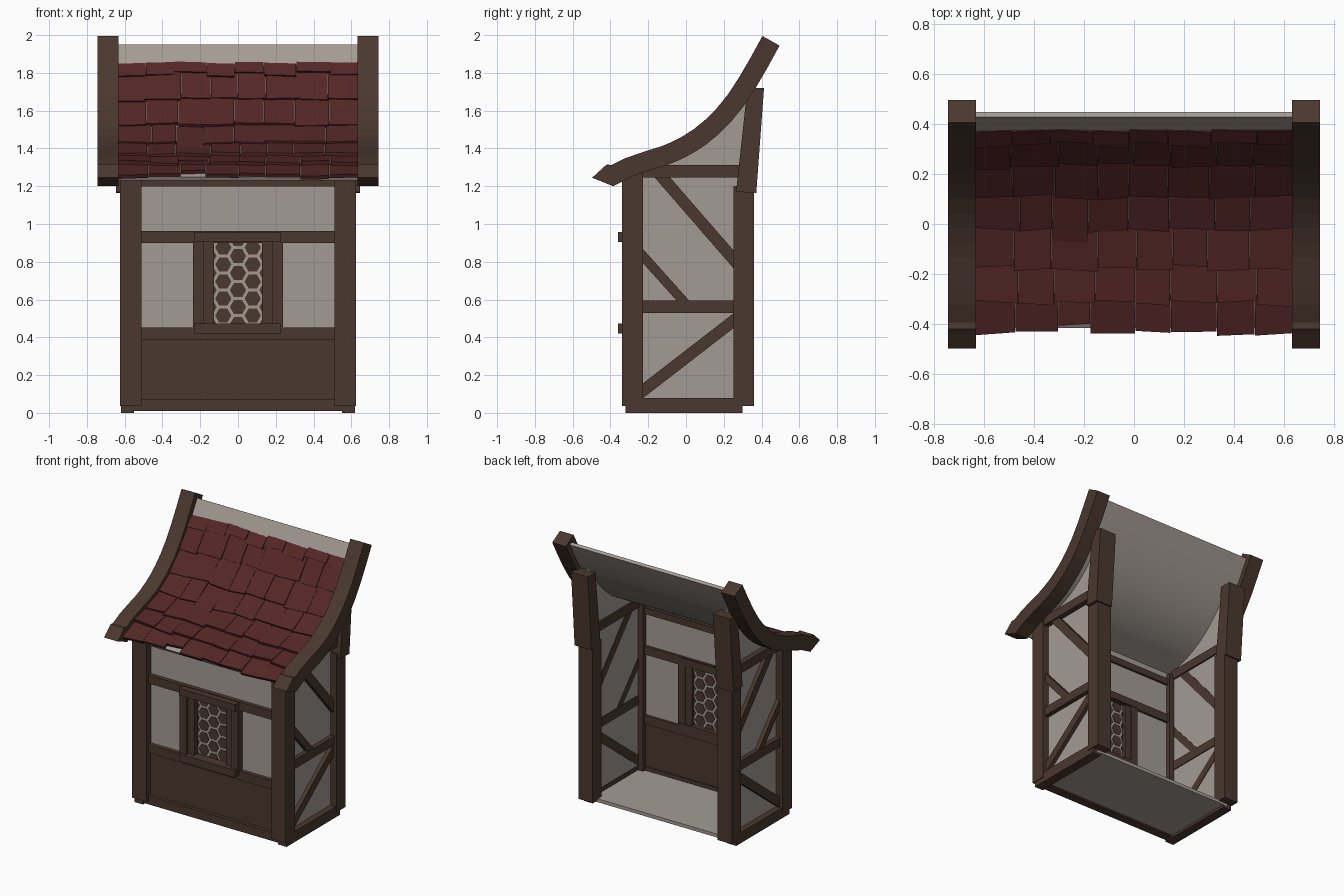
import bpy, bmesh, math, random
from mathutils import Vector

if "Cube" in bpy.data.objects:
    bpy.data.objects.remove(bpy.data.objects["Cube"])

random.seed(4)


def material(name, rgb):
    m = bpy.data.materials.new(name)
    m.diffuse_color = (*rgb, 1)
    m.use_nodes = True
    m.node_tree.nodes["Principled BSDF"].inputs["Base Color"].default_value = m.diffuse_color
    return m


WOOD = material("dark brown timber", (0.068, 0.039, 0.028))
PLASTER = material("warm grey plaster", (0.37, 0.33, 0.295))
TILE = material("dark red tile", (0.09, 0.02, 0.02))


def finish(name, bm, mat, mirror=False):
    bmesh.ops.recalc_face_normals(bm, faces=bm.faces)
    me = bpy.data.meshes.new(name)
    bm.to_mesh(me)
    bm.free()
    me.materials.append(mat)
    ob = bpy.data.objects.new(name, me)
    bpy.context.collection.objects.link(ob)
    if mirror:
        ob.modifiers.new("mirror", 'MIRROR').use_axis[0] = True
    return ob


def loft(bm, ring_a, ring_b):
    """Closed solid between two rings of points."""
    a = [bm.verts.new(p) for p in ring_a]
    b = [bm.verts.new(p) for p in ring_b]
    n = len(a)
    bm.faces.new(a)
    bm.faces.new(b[::-1])
    for i in range(n):
        bm.faces.new((a[i], b[i], b[(i + 1) % n], a[(i + 1) % n]))


def prism(name, yz, x0, x1, mat, mirror=False):
    bm = bmesh.new()
    loft(bm, [(x0, y, z) for y, z in yz], [(x1, y, z) for y, z in yz])
    return finish(name, bm, mat, mirror)


def box(name, x, y, z, mat, mirror=False):
    return prism(name, [(y[0], z[0]), (y[1], z[0]), (y[1], z[1]), (y[0], z[1])],
                 x[0], x[1], mat, mirror)


def brace(name, p, q, w):
    p, q = Vector(p), Vector(q)
    d = (q - p).normalized()
    n = Vector((-d.y, d.x)) * w / 2
    prism(name, [p + n, q + n, q - n, p - n], 0.548, 0.603, WOOD, True)


# Roof curve: z as a function of y, smoothed with Hermite spans
CURVE = [(-0.44, 1.222), (-0.33, 1.288), (-0.2, 1.335), (-0.08, 1.375), (0.05, 1.445),
         (0.16, 1.535), (0.26, 1.65), (0.35, 1.79), (0.45, 1.97)]


def roof_z(y):
    i = max(0, min(len(CURVE) - 2, sum(y >= c[0] for c in CURVE) - 1))

    def slope(k):
        a, b = CURVE[max(k - 1, 0)], CURVE[min(k + 1, len(CURVE) - 1)]
        return (b[1] - a[1]) / (b[0] - a[0])
    (y0, z0), (y1, z1) = CURVE[i], CURVE[i + 1]
    h = y1 - y0
    t = (y - y0) / h
    return ((2*t**3 - 3*t**2 + 1) * z0 + (t**3 - 2*t**2 + t) * h * slope(i)
            + (3*t**2 - 2*t**3) * z1 + (t**3 - t**2) * h * slope(i + 1))


def roof_point(y, off):
    """Point in yz offset square to the roof curve."""
    s = (roof_z(y + 0.005) - roof_z(y - 0.005)) / 0.01
    n = Vector((-s, 1)).normalized()
    return Vector((y, roof_z(y))) + n * off


def roof_strip(y0, y1, n, lo, hi):
    ys = [y0 + (y1 - y0) * i / n for i in range(n + 1)]
    return [roof_point(y, hi) for y in ys] + [roof_point(y, lo) for y in ys[::-1]]


# Base: floor, side sills, front sill
box("floor", (-0.58, 0.58), (-0.29, 0.3), (0.02, 0.045), PLASTER)
box("side_sill", (0.55, 0.62), (-0.32, 0.3), (0.0, 0.078), WOOD, True)
box("front_sill", (-0.56, 0.56), (-0.315, -0.25), (0.01, 0.072), WOOD)

# Corner posts and the leaning upper rear posts
box("front_post", (0.51, 0.625), (-0.338, -0.228), (0.037, 1.28), WOOD, True)
box("rear_post", (0.51, 0.625), (0.252, 0.36), (0.037, 1.2), WOOD, True)
prism("upper_rear_post", [(0.265, 1.17), (0.372, 1.165), (0.413, 1.72), (0.325, 1.72)],
      0.51, 0.647, WOOD, True)

# Side walls reaching up to the roof curve, with rails and braces
gable = [(-0.29 + 0.62 * i / 14, roof_z(-0.29 + 0.62 * i / 14)) for i in range(15)]
prism("side_wall", [(0.33, 0.04), (-0.29, 0.04)] + gable, 0.552, 0.575, PLASTER, True)
box("side_middle_rail", (0.545, 0.608), (-0.25, 0.28), (0.528, 0.594), WOOD, True)
box("side_top_rail", (0.54, 0.615), (-0.25, 0.28), (1.245, 1.312), WOOD, True)
brace("lower_brace", (-0.25, 0.1), (0.28, 0.51), 0.062)
brace("upper_brace", (-0.15, 1.275), (0.28, 0.78), 0.062)
brace("short_brace", (-0.25, 0.855), (0.01, 0.565), 0.05)

# Front wall
box("lower_front_panel", (-0.56, 0.56), (-0.29, -0.26), (0.05, 0.41), WOOD)
box("front_plaster_side", (0.17, 0.56), (-0.285, -0.262), (0.42, 0.93), PLASTER, True)
box("front_plaster_top", (-0.56, 0.56), (-0.285, -0.262), (0.93, 1.295), PLASTER)
for label, z0, z1 in (("lower", 0.388, 0.452), ("upper", 0.9, 0.962), ("top", 1.198, 1.245)):
    box("front_" + label + "_rail", (-0.55, 0.55), (-0.315, -0.245), (z0, z1), WOOD)

# Window: frame, pane and honeycomb
box("window_lintel", (-0.23, 0.228), (-0.36, -0.24), (0.905, 0.957), WOOD)
box("window_ledge", (-0.23, 0.228), (-0.36, -0.24), (0.42, 0.474), WOOD)
box("window_outer_jamb", (0.18, 0.238), (-0.34, -0.245), (0.455, 0.905), WOOD, True)
box("window_inner_jamb", (0.128, 0.185), (-0.322, -0.25), (0.455, 0.92), WOOD, True)
box("window_pane", (-0.14, 0.14), (-0.284, -0.276), (0.45, 0.92), PLASTER)
bm = bmesh.new()
R = 0.052
for i in range(-2, 3):
    for j in range(6):
        cz = 0.47 + (j + 0.5 * (i % 2)) * R * math.sqrt(3)
        if cz > 0.93:
            continue
        ring = [(i * 1.5 * R + 0.043 * math.cos(k * math.pi / 3),
                 cz + 0.043 * math.sin(k * math.pi / 3)) for k in range(6)]
        loft(bm, [(x, -0.288, z) for x, z in ring], [(x, -0.272, z) for x, z in ring])
finish("window_honeycomb", bm, WOOD)

# Roof deck and curved barge boards
deck = prism("roof_deck", roof_strip(-0.41, 0.436, 24, -0.014, 0.01), -0.64, 0.64, PLASTER)
barge = roof_strip(-0.43, 0.45, 14, -0.052, 0.052)
barge[0] = Vector((-0.42, 1.315))
barge = barge[:-1] + [Vector((-0.385, 1.2)), Vector((-0.497, 1.245))]
prism("barge_board", barge, 0.632, 0.743, WOOD, True)
bpy.context.view_layer.objects.active = deck
deck.select_set(True)
bpy.ops.object.shade_smooth_by_angle(angle=math.radians(30))

# Overlapping roof tiles in uneven rows
ends = [0.385, 0.345, 0.255, 0.13, -0.01, -0.165, -0.305, -0.42]
bm = bmesh.new()
for r in range(7):
    cuts = [-0.635] + [-0.635 + 0.158 * c + random.uniform(-0.022, 0.022)
                       for c in range(1, 8)] + [0.635]
    for c in range(8):
        drop = 0.06 if (r, c) == (3, 2) else random.uniform(-0.008, 0.012)
        if (r, c) == (6, 2):
            drop = -0.035
        y_hi = ends[r] + (0.0 if r == 0 else 0.03) - max(drop, 0) * 0.5
        y_lo = ends[r + 1] - drop
        lift = random.uniform(0.027, 0.036)
        top, low = roof_point(y_hi, 0.014), roof_point(y_lo, lift)
        top_in, low_in = roof_point(y_hi, -0.002), roof_point(y_lo, lift - 0.022)
        skew = random.uniform(-0.006, 0.006)
        x0, x1 = cuts[c] + 0.001, cuts[c + 1] - 0.001
        section = [top, low, low_in, top_in]
        loft(bm, [(x0, p.x + skew, p.y + skew * 0.5) for p in section],
             [(x1, p.x - skew, p.y - skew * 0.5) for p in section])
finish("roof_tiles", bm, TILE)
